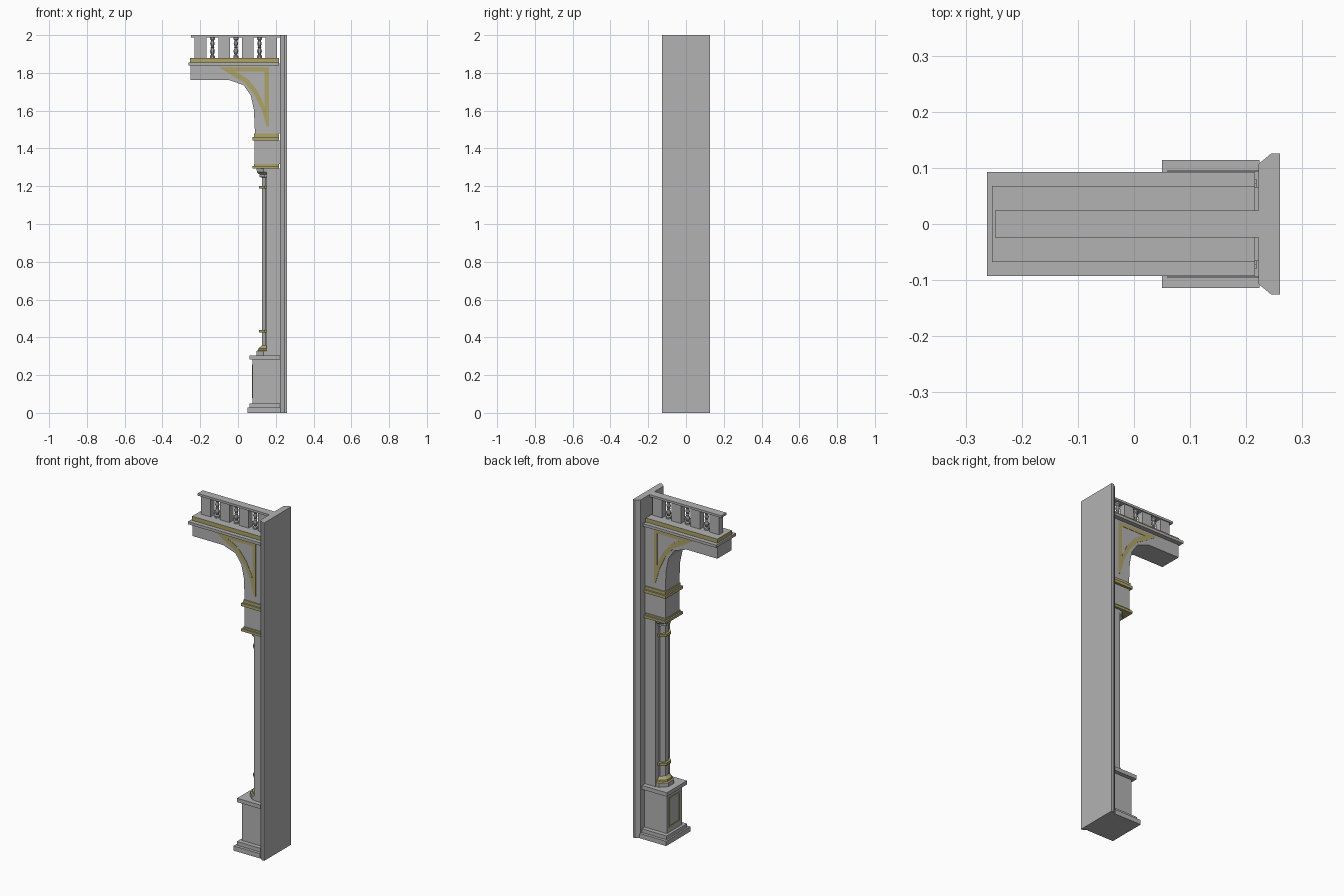
import bpy, bmesh, math
from mathutils import Vector

if "Cube" in bpy.data.objects:
    bpy.data.objects.remove(bpy.data.objects["Cube"])


def material(name, rgb):
    m = bpy.data.materials.new(name)
    m.diffuse_color = (*rgb, 1)
    m.use_nodes = True
    m.node_tree.nodes["Principled BSDF"].inputs["Base Color"].default_value = m.diffuse_color
    return m


STONE = material("stone_grey", (0.45, 0.45, 0.45))
GOLD = material("old_gold", (0.42, 0.37, 0.14))


def finish(bm, name, mats, rule=None):
    bmesh.ops.recalc_face_normals(bm, faces=bm.faces)
    bm.normal_update()
    if rule:
        for f in bm.faces:
            f.material_index = rule(f)
    me = bpy.data.meshes.new(name)
    bm.to_mesh(me)
    bm.free()
    for m in mats:
        me.materials.append(m)
    ob = bpy.data.objects.new(name, me)
    bpy.context.collection.objects.link(ob)
    return ob


def box(name, x0, x1, h, z0, z1, mat=STONE, y=0, gold_sides=False):
    """Box centred on y, half-width h; gold_sides keeps the top face grey."""
    bm = bmesh.new()
    bmesh.ops.create_cube(bm, size=1)
    for v in bm.verts:
        v.co = Vector(((x0 + x1) / 2 + v.co.x * (x1 - x0), y + v.co.y * 2 * h,
                       (z0 + z1) / 2 + v.co.z * (z1 - z0)))
    if gold_sides:
        return finish(bm, name, [STONE, GOLD], lambda f: int(f.normal.z < 0.5))
    return finish(bm, name, [mat])


def prism(name, pts, to3d, vec, mat=STONE):
    """Extrude a flat outline along vec."""
    bm = bmesh.new()
    f = bm.faces.new([bm.verts.new(to3d(*p)) for p in pts])
    r = bmesh.ops.extrude_face_region(bm, geom=[f])
    bmesh.ops.translate(bm, vec=vec,
                        verts=[v for v in r["geom"] if isinstance(v, bmesh.types.BMVert)])
    return finish(bm, name, [mat])


def lathe(name, cx, profile, n=8, gold_ranges=()):
    """Faceted turned part; profile is (apothem, z). Gold faces by height."""
    bm = bmesh.new()
    rings = []
    for r, z in profile:
        R = r / math.cos(math.pi / n)
        rings.append([bm.verts.new((cx + R * math.cos((i + .5) * 2 * math.pi / n),
                                    R * math.sin((i + .5) * 2 * math.pi / n), z))
                      for i in range(n)])
    for a, b in zip(rings, rings[1:]):
        for i in range(n):
            j = (i + 1) % n
            bm.faces.new((a[i], a[j], b[j], b[i]))
    bm.faces.new(rings[0])
    bm.faces.new(rings[-1])
    return finish(bm, name, [STONE, GOLD], lambda f: int(any(
        a < f.calc_center_median().z < b for a, b in gold_ranges)))


# Back plate with chamfered front edges
prism("back_plate", [(0.26, -0.126), (0.26, 0.126), (0.245, 0.126), (0.222, 0.107),
                     (0.222, -0.107), (0.245, -0.126)],
      lambda x, y: (x, y, 0), (0, 0, 2))

# Pedestal
box("plinth", 0.05, 0.224, 0.114, 0, 0.028)
box("plinth_step", 0.06, 0.224, 0.096, 0.028, 0.05)
box("pedestal_body", 0.076, 0.224, 0.07, 0.05, 0.282)
box("pedestal_cap", 0.06, 0.224, 0.094, 0.282, 0.305)

# Thin gold frame on the pedestal face
for s in (-1, 1):
    box("panel_frame_side", 0.073, 0.077, 0.004, 0.08, 0.255, GOLD, y=s * 0.046)
for z in (0.08, 0.247):
    box("panel_frame_rail", 0.073, 0.077, 0.05, z, z + 0.008, GOLD)

# Pilaster and engaged octagonal column
box("pilaster", 0.152, 0.224, 0.066, 0.305, 1.295)
lathe("column", 0.16, [
    (0.062, 0.305), (0.062, 0.328), (0.054, 0.332), (0.052, 0.342), (0.038, 0.352),
    (0.034, 0.356), (0.034, 0.425), (0.048, 0.425), (0.048, 0.44), (0.034, 0.44),
    (0.034, 1.187), (0.048, 1.187), (0.048, 1.202), (0.034, 1.202),
    (0.034, 1.245), (0.046, 1.25), (0.046, 1.262), (0.06, 1.275), (0.062, 1.295)],
    gold_ranges=[(0.329, 0.353), (0.424, 0.441), (1.186, 1.203)])

# Impost block with gold bands
box("impost_band_low", 0.077, 0.218, 0.08, 1.293, 1.308, gold_sides=True)
box("impost_band_low_step", 0.085, 0.218, 0.072, 1.308, 1.318, gold_sides=True)
box("impost_block", 0.088, 0.224, 0.066, 1.318, 1.442)
box("impost_band_high", 0.077, 0.218, 0.08, 1.442, 1.46, gold_sides=True)
box("impost_band_high_step", 0.085, 0.218, 0.072, 1.46, 1.478, gold_sides=True)

# Curved bracket and beam
prism("bracket_beam", [(-0.252, 1.85), (-0.252, 1.763), (-0.05, 1.763), (0.03, 1.735),
                       (0.068, 1.68), (0.084, 1.605), (0.09, 1.478), (0.224, 1.478),
                       (0.224, 1.85)],
      lambda x, z: (x, -0.066, z), (0, 0.132, 0))

# Gold spandrel frames on both sides of the bracket
outer = [(-0.10, 1.83), (-0.035, 1.788), (0.035, 1.748), (0.088, 1.682),
         (0.125, 1.607), (0.152, 1.515), (0.163, 1.515), (0.163, 1.83)]
inner = [(-0.02, 1.808), (0.015, 1.793), (0.055, 1.765), (0.103, 1.705),
         (0.132, 1.645), (0.141, 1.62), (0.141, 1.63), (0.141, 1.808)]
for s in (-1, 1):
    bm = bmesh.new()
    loops = [[bm.verts.new((x, s * 0.065, z)) for x, z in L] for L in (outer, inner)]
    for i in range(8):
        j = (i + 1) % 8
        bm.faces.new((loops[0][i], loops[0][j], loops[1][j], loops[1][i]))
    r = bmesh.ops.extrude_face_region(bm, geom=bm.faces[:])
    bmesh.ops.translate(bm, vec=(0, s * 0.003, 0),
                        verts=[v for v in r["geom"] if isinstance(v, bmesh.types.BMVert)])
    finish(bm, "spandrel_frame", [GOLD])

# Cornice
box("cornice_slab", -0.262, 0.216, 0.093, 1.84, 1.856)
box("cornice_gold_tier", -0.253, 0.216, 0.068, 1.856, 1.88, gold_sides=True)

# Balustrade
for i in range(4):
    x = -0.198 + i * 0.1245
    box("rail_post", x - 0.031, x + 0.031, 0.018, 1.88, 1.988)
    if i < 3:
        lathe("baluster", x + 0.0625, [
            (0.013, 1.88), (0.013, 1.89), (0.007, 1.896), (0.012, 1.91), (0.013, 1.918),
            (0.007, 1.932), (0.011, 1.936), (0.007, 1.94), (0.012, 1.956),
            (0.007, 1.972), (0.013, 1.978), (0.013, 1.988)])
box("hand_rail", -0.248, 0.224, 0.024, 1.987, 2.0)
